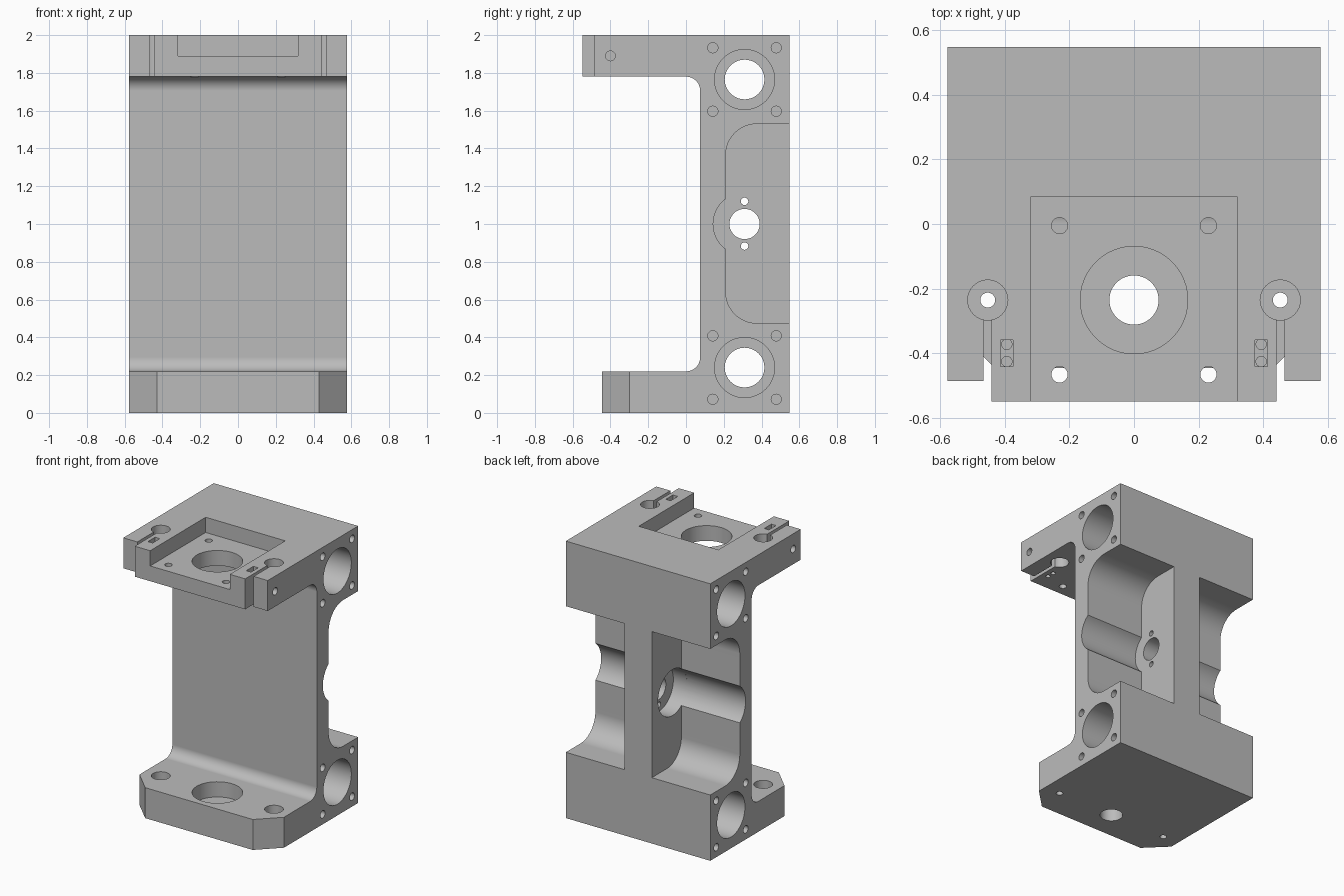
import bpy, bmesh, math

if "Cube" in bpy.data.objects:
    bpy.data.objects.remove(bpy.data.objects["Cube"])


def arc(cx, cy, r, a0, a1, n=12):
    """Points on an arc, angles in degrees."""
    return [(cx + r * math.cos(math.radians(a0 + (a1 - a0) * i / n)),
             cy + r * math.sin(math.radians(a0 + (a1 - a0) * i / n))) for i in range(n + 1)]


def circle(cx, cy, r, n=48):
    return arc(cx, cy, r, 0, 360, n)[:-1]


def rect(a0, b0, a1, b1):
    return [(a0, b0), (a1, b0), (a1, b1), (a0, b1)]


def prism(name, pts, axis, lo, hi):
    """Extrude a (y, z) outline along x, or an (x, y) outline along z."""
    bm = bmesh.new()
    place = (lambda a, b, t: (t, a, b)) if axis == 'x' else (lambda a, b, t: (a, b, t))
    low = [bm.verts.new(place(a, b, lo)) for a, b in pts]
    top = [bm.verts.new(place(a, b, hi)) for a, b in pts]
    bm.faces.new(low)
    bm.faces.new(top)
    n = len(pts)
    for i in range(n):
        j = (i + 1) % n
        bm.faces.new((low[i], low[j], top[j], top[i]))
    bmesh.ops.recalc_face_normals(bm, faces=bm.faces)
    mesh = bpy.data.meshes.new(name)
    bm.to_mesh(mesh)
    bm.free()
    ob = bpy.data.objects.new(name, mesh)
    bpy.context.collection.objects.link(ob)
    return ob


def cut(pts, axis, lo, hi):
    """Subtract a prism from the body."""
    cutter = prism("cutter", pts, axis, lo, hi)
    cutter.hide_render = True
    mod = body.modifiers.new("cut", 'BOOLEAN')
    mod.operation, mod.solver, mod.object = 'DIFFERENCE', 'EXACT', cutter
    bpy.context.view_layer.objects.active = body
    bpy.ops.object.modifier_apply(modifier=mod.name)
    bpy.data.objects.remove(cutter)


grey = bpy.data.materials.new("machined grey")
grey.diffuse_color = (0.5, 0.5, 0.5, 1)
grey.use_nodes = True
grey.node_tree.nodes["Principled BSDF"].inputs["Base Color"].default_value = grey.diffuse_color

# C-shaped housing with filleted inner corners
profile = [(0.547, 0), (0.547, 2), (-0.548, 2), (-0.548, 1.78)]
profile += arc(0, 1.705, 0.075, 90, 0) + arc(0, 0.295, 0.075, 0, -90)
profile += [(-0.445, 0.22), (-0.445, 0)]
body = prism("bearing_housing", profile, 'x', -0.577, 0.577)
body.data.materials.append(grey)

# Recessed motor seat and main vertical bore
cut(rect(-0.318, -0.7, 0.318, 0.085), 'z', 1.89, 2.1)
cut(circle(0, -0.235, 0.166), 'z', 1.7, 2.1)
cut(circle(0, -0.235, 0.166), 'z', 0.11, 0.4)
cut(circle(0, -0.235, 0.076), 'z', -0.1, 0.2)

for s in (-1, 1):
    def mx(pts):
        return [(s * x, y) for x, y in pts]

    # Lower flange corner chamfer
    cut(mx([(0.43, -0.445), (0.43, -0.7), (0.8, -0.7), (0.8, -0.3), (0.577, -0.3)]), 'z', -0.1, 0.3)
    # Split clamp ear: rod hole, slit and shortened outer jaw
    cut(mx(circle(0.452, -0.235, 0.062, 32)), 'z', 1.7, 2.1)
    cut(mx([(0.441, -0.7), (0.7, -0.7), (0.7, -0.485), (0.465, -0.485),
            (0.465, -0.25), (0.441, -0.25)]), 'z', 1.7, 2.1)
    # Rod seat in the lower flange
    cut(mx(circle(0.452, -0.235, 0.062, 32)), 'z', 0.11, 0.25)
    cut(mx(circle(0.452, -0.235, 0.023, 24)), 'z', -0.1, 0.2)
    # Clamp nut pocket with its two small holes, and clamp screw hole
    cut(mx(rect(0.374, -0.44, 0.412, -0.358)), 'z', 1.85, 2.1)
    for y in (-0.372, -0.425):
        cut(mx(circle(0.393, y, 0.016, 16)), 'z', 1.7, 1.9)
    cut(circle(-0.4, 1.89, 0.026, 24), 'x', *sorted((s * 0.33, s * 0.7)))
    # Motor screw holes
    for y in (-0.005, -0.465):
        cut(mx(circle(0.23, y, 0.025, 24)), 'z', 1.6, 1.95)

    # Side pocket beside the central web, with a round bulge
    a = math.degrees(math.acos(-0.1 / 0.166))
    pocket = [(0.7, 0.475)] + arc(0.375, 0.64, 0.165, 270, 180)
    pocket += arc(0.31, 1.0, 0.166, 360 - a, a, 20)
    pocket += arc(0.375, 1.365, 0.165, 180, 90) + [(0.7, 1.53)]
    cut(pocket, 'x', *sorted((s * 0.11, s * 0.7)))

    # Side bearing seats and their cover screw holes
    for z in (1.765, 0.24):
        cut(circle(0.31, z, 0.159), 'x', *sorted((s * 0.2, s * 0.7)))
        for dy in (-0.168, 0.168):
            for dz in (-0.168, 0.168):
                cut(circle(0.31 + dy, z + dz, 0.027, 20), 'x', *sorted((s * 0.42, s * 0.7)))

# Through bores along the shafts
for z in (1.765, 0.24):
    cut(circle(0.31, z, 0.105), 'x', -0.3, 0.3)

# Central web: recess on one side, bore and two screw holes
cut(circle(0.31, 1.0, 0.166), 'x', -0.112, 0.0)
cut(circle(0.31, 1.0, 0.08), 'x', -0.3, 0.3)
for z in (0.883, 1.12):
    cut(circle(0.31, z, 0.02, 16), 'x', -0.3, 0.3)

# Smooth bores and fillets, crisp edges
bpy.ops.object.select_all(action='DESELECT')
body.select_set(True)
bpy.context.view_layer.objects.active = body
bpy.ops.object.shade_smooth_by_angle(angle=math.radians(30))
weighted = body.modifiers.new("weighted normals", 'WEIGHTED_NORMAL')
weighted.keep_sharp = True
